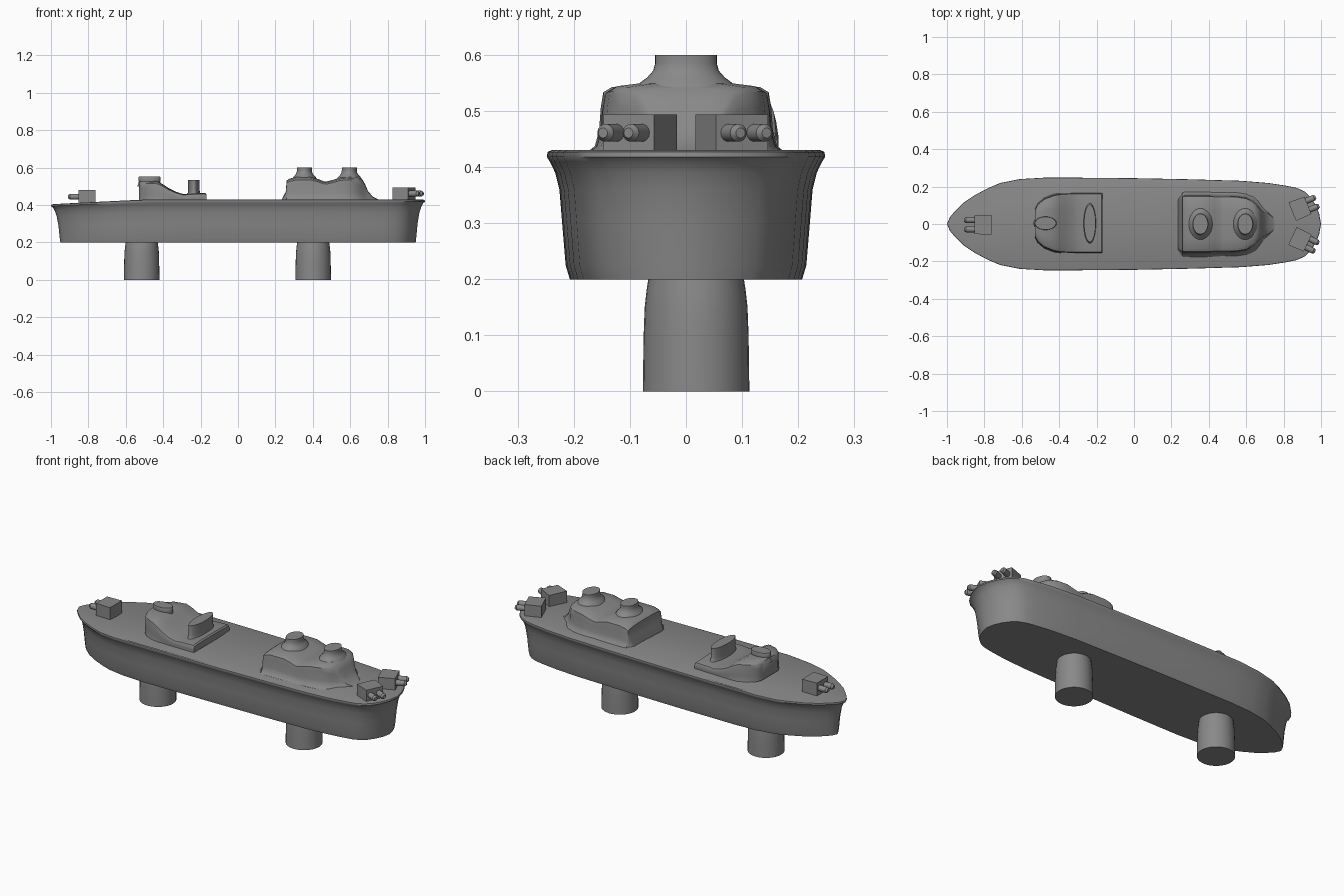
import bpy, bmesh, math
from mathutils import Matrix, Vector

if "Cube" in bpy.data.objects:
    bpy.data.objects.remove(bpy.data.objects["Cube"])

grey = bpy.data.materials.new("ship grey")
grey.diffuse_color = (0.25, 0.25, 0.25, 1)
grey.use_nodes = True
grey.node_tree.nodes["Principled BSDF"].inputs["Base Color"].default_value = grey.diffuse_color


def finish(name, bm, angle=40):
    bmesh.ops.recalc_face_normals(bm, faces=bm.faces)
    me = bpy.data.meshes.new(name)
    bm.to_mesh(me)
    bm.free()
    ob = bpy.data.objects.new(name, me)
    bpy.context.collection.objects.link(ob)
    me.materials.append(grey)
    bpy.ops.object.select_all(action='DESELECT')
    ob.select_set(True)
    bpy.context.view_layer.objects.active = ob
    bpy.ops.object.shade_smooth_by_angle(angle=math.radians(angle))
    return ob


def loft(name, rings, angle=40, closed=True):
    """Skin equal-length rings and cap both ends."""
    bm = bmesh.new()
    vs = [[bm.verts.new(p) for p in r] for r in rings]
    n = len(vs[0])
    for a, b in zip(vs, vs[1:]):
        for i in range(n):
            j = (i + 1) % n
            bm.faces.new((a[i], a[j], b[j], b[i]))
    bm.faces.new(vs[0])
    bm.faces.new(vs[-1])
    return finish(name, bm, angle)


def tube(name, x, y, rx, ry, profile, n=32):
    """Elliptical turned part; profile holds (z, scale)."""
    rings = [[(x + rx * s * math.cos(2 * math.pi * i / n),
               y + ry * s * math.sin(2 * math.pi * i / n), z) for i in range(n)]
             for z, s in profile]
    return loft(name, rings)


# Hull: deck outline scaled at each height, deck dips toward the bow
half = [(-0.985, .035), (-0.96, .066), (-0.91, .115), (-0.85, .155), (-0.78, .192),
        (-0.716, .219), (-0.61, .24), (-0.475, .248), (-0.2, .247), (0, .245),
        (0.3, .239), (0.57, .231), (0.72, .219), (0.81, .205), (0.87, .193),
        (0.912, .174), (0.945, .143), (0.972, .1), (0.99, .055)]
outline = [(-1, 0)] + half + [(1, 0)] + [(x, -y) for x, y in reversed(half)]
levels = [(.2, .95, .835), (.225, .953, .865), (.3, .96, .89), (.36, .97, .91),
          (.39, .98, .94), (.41, .99, .98), (.418, 1, 1), (.427, .998, .995), (.43, .985, .965)]


def hull_point(x, y, z, sx, sy):
    dip = 0.025 * max(0, (-x - .5) / .5) * (z - .2) / .23
    return (x * sx, y * sy, z - dip)


loft("hull", [[hull_point(x, y, *lv) for x, y in outline] for lv in levels], 50)

# Superstructures: sections along x with rounded shoulders and flared skirt
SHAPE = [(1, 1, 0), (1, .35, .12), (1, .1, .33), (1, 0, .65), (.97, 0, .87),
         (.87, 0, .94), (.5, 0, .99), (0, 0, 1)]


def house(name, stations, cy, base=.422):
    rings = []
    for x, w, h, skirt in stations:
        side = [(w * a + skirt * b, base + (h - base) * c) for a, b, c in SHAPE]
        rings.append([(x, cy + y, z) for y, z in side] +
                     [(x, cy - y, z) for y, z in reversed(side[:-1])])
    return loft(name, rings)


house("forward_superstructure", [
    (-.53, .07, .525, .005), (-.515, .1, .53, .005), (-.48, .13, .53, .005),
    (-.43, .15, .527, .005), (-.40, .156, .51, .003), (-.37, .158, .49, 0),
    (-.33, .16, .47, 0), (-.29, .16, .458, 0), (-.26, .16, .462, 0),
    (-.175, .16, .465, 0), (-.168, .158, .458, 0)], .005)
house("aft_superstructure", [
    (.235, .13, .432, .02), (.255, .148, .47, .025), (.26, .15, .53, .03), (.275, .152, .541, .03),
    (.31, .152, .55, .03), (.39, .152, .55, .03), (.43, .15, .538, .03),
    (.46, .15, .526, .03), (.475, .15, .526, .03), (.51, .15, .535, .03),
    (.55, .148, .548, .03), (.60, .14, .552, .03), (.64, .118, .55, .04),
    (.663, .092, .54, .05), (.68, .075, .51, .05), (.695, .065, .475, .05),
    (.72, .055, .445, .04), (.75, .03, .43, .02)], 0)

# Bridge tower and funnels
tube("bridge_tower", -.473, .004, .057, .035,
     [(.5, 1.15), (.525, 1), (.528, 1.02), (.549, 1.02), (.552, .98)])
tube("forward_funnel", -.236, .004, .031, .1, [(.44, 1.25), (.465, 1.05), (.48, 1), (.535, 1)])
for i, x in enumerate((.355, .595)):
    tube("aft_funnel_%d" % (i + 1), x, 0, .04, .055,
         [(.53, 1.75), (.55, 1.5), (.56, 1.25), (.572, 1.06), (.585, 1), (.6, 1)])


# Gun turrets: tapered box with twin barrels, pointing along local +x
def turret(name, x, y, z0, z1, turn):
    bm = bmesh.new()
    bmesh.ops.create_cube(bm, size=1, matrix=Matrix.Translation((0, 0, (z0 + z1) / 2)) @
                          Matrix.Diagonal((.09, .106, z1 - z0, 1)))
    for v in bm.verts:
        if v.co.x > 0:
            v.co.y *= .94
    for s in (-1, 1):
        zb = z0 + (z1 - z0) * .52
        new = []
        for d, r1, r2, depth in ((.06, .016, .016, .06), (.095, .016, .009, .01)):
            m = Matrix.Translation((d, s * .025, zb)) @ Matrix.Rotation(math.pi / 2, 4, 'Y')
            bmesh.ops.create_cone(bm, cap_ends=True, segments=14, radius1=r1, radius2=r2,
                                  depth=depth, matrix=m)
    m = Matrix.Translation((x, y, 0)) @ Matrix.Rotation(math.radians(turn), 4, 'Z')
    bmesh.ops.transform(bm, matrix=m, verts=bm.verts)
    finish(name, bm)


turret("bow_turret", -.808, -.004, .405, .481, 180)
turret("stern_turret_left", .888, .083, .425, .494, 22)
turret("stern_turret_right", .888, -.083, .425, .494, -25)

# Pegs under the hull
for name, x in (("front_peg", -.515), ("rear_peg", .402)):
    tube(name, x, .018, .095, .095,
         [(0, 1), (.1, .985), (.15, .965), (.18, .93), (.205, .89)])
